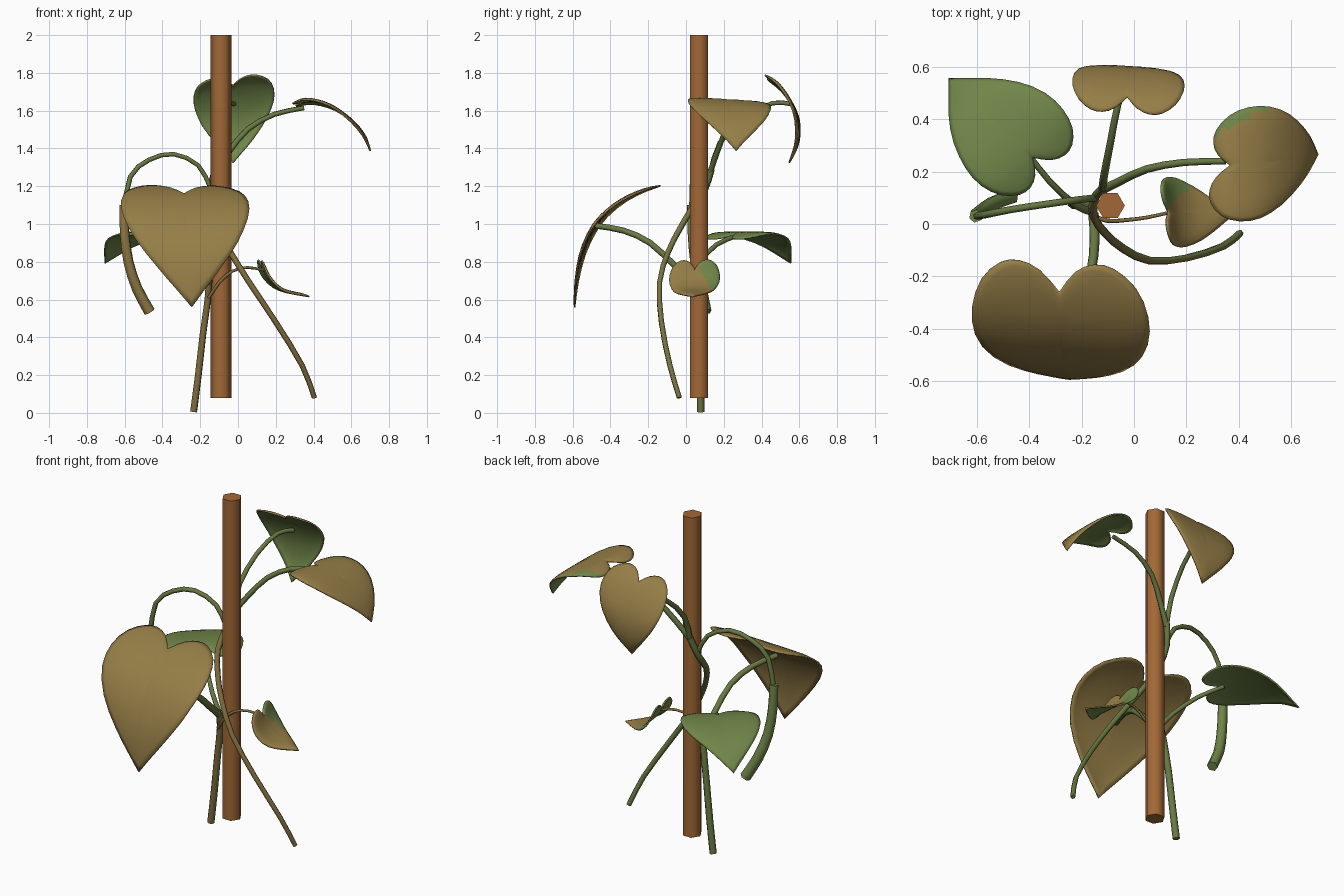
import bpy, bmesh, math
from mathutils import Vector

if "Cube" in bpy.data.objects:
    bpy.data.objects.remove(bpy.data.objects["Cube"])


def material(name, rgb):
    m = bpy.data.materials.new(name)
    m.diffuse_color = (*rgb, 1)
    m.use_nodes = True
    m.node_tree.nodes["Principled BSDF"].inputs["Base Color"].default_value = m.diffuse_color
    return m


TAN = material("leaf_tan", (0.300, 0.205, 0.062))
GREEN = material("leaf_green", (0.165, 0.240, 0.068))
STEM = material("stem_green", (0.140, 0.190, 0.056))
STEM_TAN = material("stem_tan", (0.215, 0.150, 0.050))
WOOD = material("wood", (0.360, 0.140, 0.038))


def smooth_path(pts, steps=6):
    """Catmull-Rom samples through the points."""
    p = [Vector(q) for q in pts]
    p = [2 * p[0] - p[1]] + p + [2 * p[-1] - p[-2]]
    out = []
    for i in range(1, len(p) - 2):
        a, b, c, d = p[i - 1:i + 3]
        for k in range(steps):
            t = k / steps
            out.append(0.5 * (2 * b + (c - a) * t + (2 * a - 5 * b + 4 * c - d) * t * t
                              + (3 * b - a - 3 * c + d) * t ** 3))
    out.append(p[-2])
    return out


def add_mesh(name, bm, mats):
    me = bpy.data.meshes.new(name)
    bm.to_mesh(me)
    bm.free()
    for m in mats:
        me.materials.append(m)
    ob = bpy.data.objects.new(name, me)
    bpy.context.collection.objects.link(ob)
    return ob


def smooth(ob, angle):
    bpy.ops.object.select_all(action='DESELECT')
    ob.select_set(True)
    bpy.context.view_layer.objects.active = ob
    bpy.ops.object.shade_smooth_by_angle(angle=math.radians(angle))


# Half outline of a heart leaf, tip to notch: (along midrib, across)
HALF = [(1, 0), (0.9, 0.2), (0.76, 0.48), (0.58, 0.79), (0.4, 0.97), (0.24, 0.99),
        (0.1, 0.87), (0.015, 0.64), (0.0, 0.42), (0.04, 0.2), (0.14, 0.0)]
half = smooth_path(HALF, 2)
OUTLINE = half + [Vector((q.x, -q.y)) for q in reversed(half[1:-1])]
CENTRE = Vector((0.33, 0))
RINGS = 7


def leaf(name, spine, across, width, top, under, lobe=9):
    """Heart leaf bent along a spine; green where (across - along) > lobe."""
    path = smooth_path(spine)
    dist = [0]
    for a, b in zip(path, path[1:]):
        dist.append(dist[-1] + (b - a).length)
    side = Vector(across).normalized()

    def place(uv, rim):
        d = min(max(uv.x, 0), 1) * dist[-1]
        i = next((k for k in range(len(path) - 1) if dist[k + 1] >= d), len(path) - 2)
        f = (d - dist[i]) / (dist[i + 1] - dist[i])
        n = (path[i + 1] - path[i]).cross(side).normalized()
        return path[i].lerp(path[i + 1], f) + side * uv.y * width / 2 - n * rim

    bm = bmesh.new()
    mid = bm.verts.new(place(CENTRE, 0))
    rings = []
    for r in range(1, RINGS + 1):
        s = r / RINGS
        s = 1 - (1 - s) ** 1.3
        rings.append([bm.verts.new(place(CENTRE.lerp(q, s), 0.01 * s ** 8)) for q in OUTLINE])
    n = len(OUTLINE)
    for j in range(n):
        k = (j + 1) % n
        faces = [bm.faces.new((mid, rings[0][j], rings[0][k]))]
        for a, b in zip(rings, rings[1:]):
            faces.append(bm.faces.new((a[j], b[j], b[k], a[k])))
        for r, f in enumerate(faces):
            c = CENTRE.lerp(OUTLINE[j], (r + 0.5) / RINGS)
            f.material_index = 2 if c.y - c.x > lobe else 0
    ob = add_mesh(name, bm, [top, under, GREEN, under])
    smooth(ob, 60)
    mod = ob.modifiers.new("thickness", 'SOLIDIFY')
    mod.thickness, mod.offset = 0.008, 0
    mod.material_offset = 1


def stem(name, pts, r0, r1, mats=(STEM,)):
    """Hexagonal tube; with two materials, the front-facing sides take the second."""
    cu = bpy.data.curves.new(name, 'CURVE')
    cu.dimensions = '3D'
    cu.bevel_depth, cu.bevel_resolution = 1, 1
    cu.use_fill_caps = True
    path = smooth_path(pts, 2)
    sp = cu.splines.new('POLY')
    sp.points.add(len(path) - 1)
    for i, q in enumerate(path):
        sp.points[i].co = (*q, 1)
        sp.points[i].radius = r0 + (r1 - r0) * i / (len(path) - 1)
    tmp = bpy.data.objects.new(name + "_path", cu)
    me = bpy.data.meshes.new_from_object(tmp)
    bpy.data.objects.remove(tmp)
    me.name = name
    me.materials.clear()
    for m in mats:
        me.materials.append(m)
    for f in me.polygons:
        f.material_index = 1 if len(mats) > 1 and f.normal.y < -0.3 else 0
    ob = bpy.data.objects.new(name, me)
    bpy.context.collection.objects.link(ob)
    smooth(ob, 65)


# Support pole
bpy.ops.mesh.primitive_cylinder_add(vertices=6, radius=0.055, depth=1.92, location=(-0.09, 0.07, 1.04),
                                    rotation=(0, 0, math.radians(30)))
pole = bpy.context.object
pole.name = "support_pole"
pole.data.materials.append(WOOD)
smooth(pole, 65)

# Main stems
stem("short_vine", [(-0.235, 0.078, 0.005), (-0.21, 0.075, 0.2), (-0.185, 0.07, 0.42),
                    (-0.16, 0.06, 0.6), (-0.155, 0.04, 0.7)], 0.02, 0.018, (STEM, STEM_TAN))
stem("long_vine", [(0.405, -0.035, 0.08), (0.34, -0.085, 0.25), (0.2, -0.13, 0.48), (0.06, -0.14, 0.69),
                   (-0.04, -0.095, 0.85), (-0.11, -0.035, 0.97), (-0.155, 0.03, 1.08),
                   (-0.15, 0.1, 1.18), (-0.12, 0.135, 1.29)], 0.014, 0.018, (STEM, STEM_TAN))

# Leaf stalks
stem("front_stalk", [(-0.155, 0.04, 0.69), (-0.15, -0.06, 0.78), (-0.165, -0.19, 0.9),
                     (-0.21, -0.33, 0.965), (-0.27, -0.475, 0.99)], 0.02, 0.016)
stem("left_stalk", [(-0.155, 0.045, 0.7), (-0.22, 0.07, 0.79), (-0.32, 0.16, 0.89),
                    (-0.41, 0.275, 0.94)], 0.015, 0.012)
stem("small_stalk", [(-0.155, 0.03, 0.61), (-0.1, 0.012, 0.69), (-0.03, 0.015, 0.75),
                     (0.05, 0.025, 0.77), (0.14, 0.045, 0.755)], 0.009, 0.007, (STEM_TAN,))
stem("back_stalk", [(-0.12, 0.13, 1.27), (-0.115, 0.18, 1.43), (-0.09, 0.31, 1.57),
                    (-0.06, 0.46, 1.64), (-0.02, 0.555, 1.635)], 0.016, 0.012)
stem("right_stalk", [(-0.12, 0.13, 1.28), (-0.05, 0.165, 1.38), (0.05, 0.21, 1.5),
                     (0.19, 0.235, 1.58), (0.35, 0.24, 1.615)], 0.017, 0.013)
stem("curl_stalk", [(-0.145, 0.1, 1.19), (-0.21, 0.093, 1.31), (-0.34, 0.075, 1.37), (-0.47, 0.055, 1.34),
                    (-0.57, 0.035, 1.25), (-0.605, 0.03, 1.06)], 0.013, 0.014)

# Rolled young leaf
stem("rolled_leaf", [(-0.605, 0.03, 1.1), (-0.6, 0.035, 0.95), (-0.58, 0.05, 0.8),
                     (-0.535, 0.08, 0.66), (-0.468, 0.105, 0.535)], 0.025, 0.031, (GREEN, TAN))

# Leaves
leaf("front_leaf", [(-0.295, -0.15, 1.21), (-0.285, -0.27, 1.165), (-0.28, -0.38, 1.1), (-0.275, -0.48, 1.0),
                    (-0.265, -0.55, 0.86), (-0.255, -0.585, 0.71), (-0.245, -0.6, 0.56)],
     (1, -0.06, -0.01), 0.68, TAN, TAN)
leaf("right_leaf", [(0.295, 0.22, 1.64), (0.38, 0.225, 1.657), (0.5, 0.235, 1.625), (0.6, 0.25, 1.555),
                    (0.67, 0.26, 1.475), (0.71, 0.265, 1.39)],
     (0.08, 1, -0.06), 0.44, TAN, GREEN, 0.5)
leaf("back_leaf", [(-0.03, 0.43, 1.785), (-0.025, 0.5, 1.73), (-0.02, 0.56, 1.645), (-0.02, 0.595, 1.55),
                   (-0.02, 0.595, 1.43), (-0.025, 0.555, 1.32)],
     (-1, 0.06, -0.1), 0.43, TAN, GREEN)
leaf("left_leaf", [(-0.33, 0.2, 0.93), (-0.42, 0.285, 0.955), (-0.52, 0.385, 0.945), (-0.62, 0.475, 0.9),
                   (-0.71, 0.56, 0.8)],
     (-0.7, -0.66, 0.0), 0.43, GREEN, GREEN)
leaf("small_leaf", [(0.125, 0.05, 0.81), (0.145, 0.047, 0.745), (0.185, 0.045, 0.69), (0.25, 0.04, 0.65),
                    (0.38, 0.035, 0.625)],
     (-0.15, 1, 0.03), 0.27, TAN, GREEN, 0.0)
